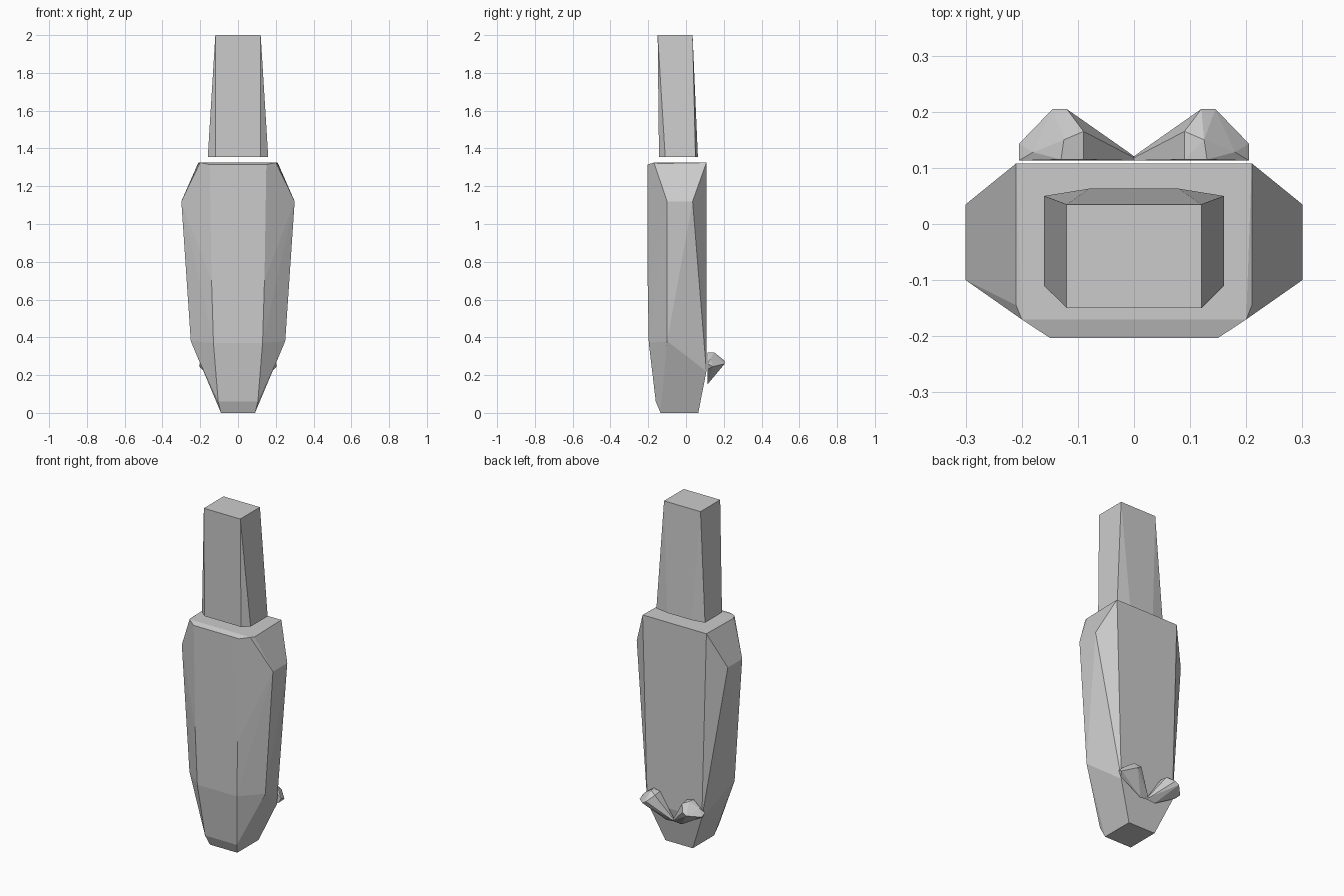
import bpy, bmesh


def faceted(name, points, sides=(1, -1)):
    """Flat-faced convex solid from points, repeated for each x sign."""
    bm = bmesh.new()
    for p in {(s * x, y, z) for x, y, z in points for s in sides}:
        bm.verts.new(p)
    result = bmesh.ops.convex_hull(bm, input=bm.verts[:])
    loose = [v for v in bm.verts if not v.link_faces]
    bmesh.ops.delete(bm, geom=loose, context='VERTS')
    bmesh.ops.dissolve_limit(bm, angle_limit=0.02, verts=bm.verts[:], edges=bm.edges[:])
    bmesh.ops.recalc_face_normals(bm, faces=bm.faces[:])
    mesh = bpy.data.meshes.new(name)
    bm.to_mesh(mesh)
    bm.free()
    obj = bpy.data.objects.new(name, mesh)
    bpy.context.collection.objects.link(obj)
    return obj


# Tapered main body, right half mirrored
faceted("body", [
    (0.09, -0.135, 0), (0.09, 0.065, 0),
    (0.105, -0.16, 0.06),
    (0.18, 0.108, 0.22),
    (0.13, -0.197, 0.37), (0.25, -0.10, 0.38),
    (0.14, -0.203, 0.70),
    (0.30, -0.10, 1.12), (0.30, 0.035, 1.12),
    (0.15, -0.203, 1.315), (0.20, -0.17, 1.325),
    (0.21, -0.145, 1.32), (0.21, 0.108, 1.325),
])

# Tapered upper handle floating just above the body
faceted("handle", [
    (0.16, -0.11, 1.355), (0.12, -0.143, 1.355),
    (0.16, 0.05, 1.355), (0.08, 0.063, 1.355),
    (0.12, -0.15, 2.0), (0.12, 0.035, 2.0),
])

# Pair of bow-like wings low on the back
for side, label in ((1, "right"), (-1, "left")):
    faceted("bow_wing_" + label, [
        (-0.01, 0.113, 0.155), (0.01, 0.128, 0.17), (0.05, 0.113, 0.15),
        (0.09, 0.115, 0.31), (0.09, 0.165, 0.305), (0.125, 0.15, 0.32),
        (0.13, 0.115, 0.32), (0.12, 0.205, 0.275), (0.145, 0.205, 0.26),
        (0.205, 0.113, 0.26), (0.205, 0.143, 0.245), (0.18, 0.128, 0.285),
        (0.19, 0.113, 0.23),
    ], sides=(side,))
